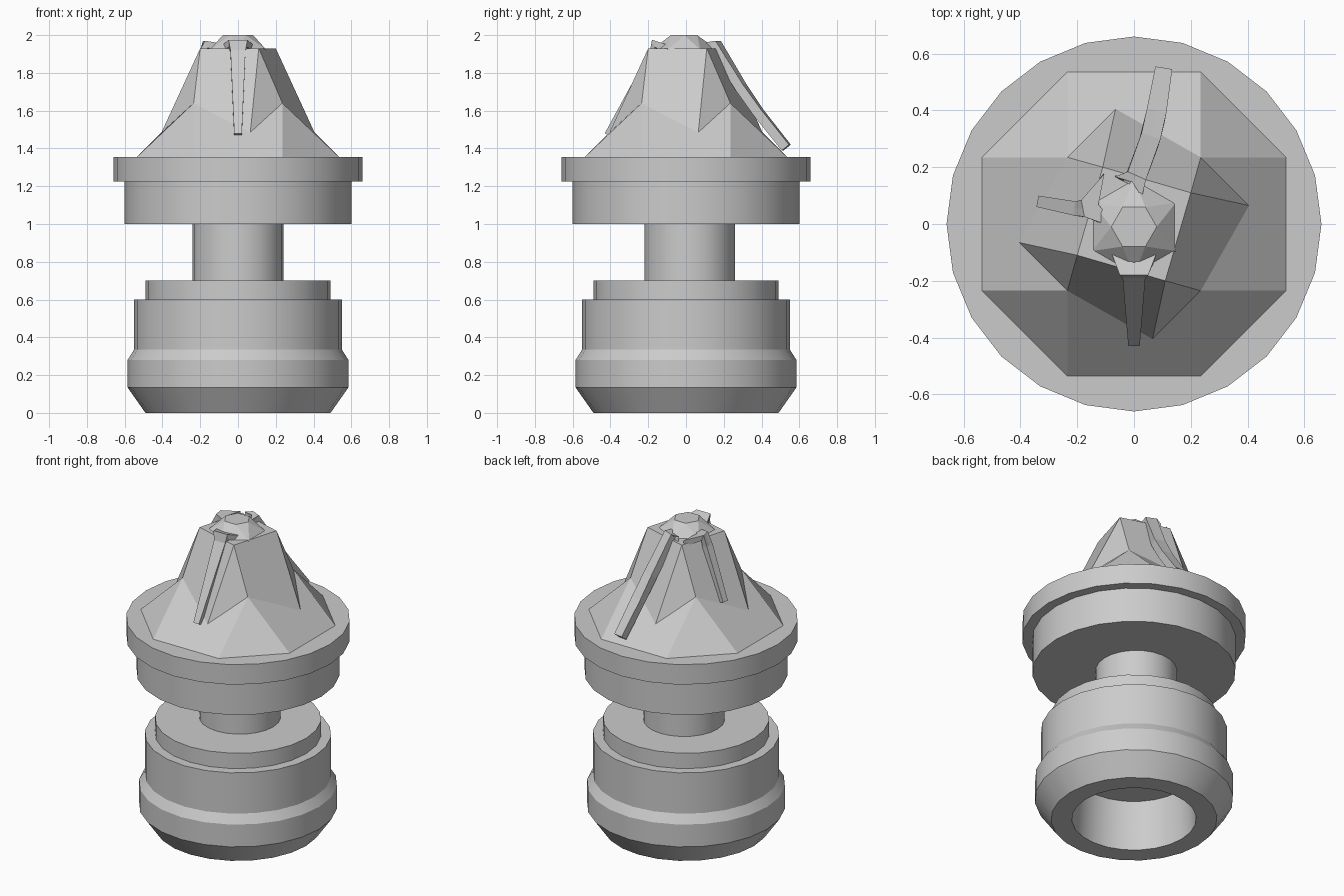
import bpy, bmesh, math
from mathutils import Vector, Matrix

cube = bpy.data.objects.get("Cube")
if cube:
    bpy.data.objects.remove(cube, do_unlink=True)

grey = bpy.data.materials.new("plain_grey")
grey.use_nodes = True
grey.diffuse_color = (0.6, 0.6, 0.6, 1)
grey.node_tree.nodes["Principled BSDF"].inputs["Base Color"].default_value = (0.6, 0.6, 0.6, 1)


def make(name, bm, smooth=False):
    bmesh.ops.remove_doubles(bm, verts=bm.verts, dist=1e-5)
    bmesh.ops.recalc_face_normals(bm, faces=bm.faces)
    mesh = bpy.data.meshes.new(name)
    bm.to_mesh(mesh)
    bm.free()
    mesh.materials.append(grey)
    ob = bpy.data.objects.new(name, mesh)
    bpy.context.collection.objects.link(ob)
    if smooth:
        bpy.ops.object.select_all(action="DESELECT")
        ob.select_set(True)
        bpy.context.view_layer.objects.active = ob
        bpy.ops.object.shade_smooth_by_angle(angle=math.radians(30))
    return ob


def lathe(name, profile, y=0.0, sides=24):
    """Turn a (radius, z) profile about a vertical axis."""
    bm = bmesh.new()
    vs = [bm.verts.new((r, 0, z)) for r, z in profile]
    edges = [bm.edges.new(pair) for pair in zip(vs, vs[1:])]
    bmesh.ops.spin(bm, geom=vs + edges, cent=(0, 0, 0), axis=(0, 0, 1),
                   angle=math.tau, steps=sides, use_merge=True)
    bmesh.ops.remove_doubles(bm, verts=bm.verts, dist=1e-5)
    bmesh.ops.translate(bm, verts=bm.verts, vec=(0, y, 0))
    return make(name, bm, True)


# Turned body: hollow base, stem and overhanging collar
lathe("base", [(0, .32), (.35, .32), (.367, 0), (.49, 0), (.585, .135), (.585, .28),
               (.55, .335), (.55, .6), (.49, .6), (.49, .7), (0, .7)])
lathe("stem", [(.24, .7), (.24, 1.0)], y=.02)
lathe("collar", [(0, 1.0), (.6, 1.0), (.6, 1.225), (.66, 1.225), (.66, 1.355), (0, 1.355)])

# Faceted peak: one quarter repeated around the axis
bm = bmesh.new()


def quarter(k, co):
    return Matrix.Rotation(k * math.pi / 2, 3, "Z") @ Vector(co)


corner, point, top = (.235, .235, 1.64), (.405, .065, 1.485), (.2, .11, 1.93)
low_a, low_b, low_c = (.535, -.235, 1.355), (.535, .235, 1.355), (.235, .535, 1.355)
for k in range(4):
    a, b, c, q, p, t = [quarter(k, co) for co in (low_a, low_b, low_c, corner, point, top)]
    q_prev, t_prev = quarter(k - 1, corner), quarter(k - 1, top)
    for face in ((a, b, q, p, q_prev), (b, c, q), (t, p, q), (t_prev, q_prev, p, t)):
        bm.faces.new([bm.verts.new(v) for v in face])
bm.faces.new([bm.verts.new(quarter(k, top)) for k in range(4)])
make("peak", bm)

# Six-sided cap with its upper ring turned half a step
bm = bmesh.new()


def ring(radius, z, turn):
    return [bm.verts.new((radius * math.cos(math.radians(60 * i + turn)),
                          radius * math.sin(math.radians(60 * i + turn)) - .01, z))
            for i in range(6)]


lower, upper = ring(.17, 1.925, 30), ring(.08, 2.0, 0)
bm.faces.new(upper)
for i in range(6):
    j = (i + 1) % 6
    bm.faces.new((upper[i], lower[i], upper[j]))
    bm.faces.new((lower[i], lower[j], upper[j]))
make("cap", bm)


def rib(name, path, depth=.06):
    """Loft a strip along (x, y, z, half width) with a notched head."""
    bm = bmesh.new()
    pts = [Vector(p[:3]) for p in path]
    rows = []
    for i, p in enumerate(pts):
        along = pts[min(i + 1, len(pts) - 1)] - pts[max(i - 1, 0)]
        side = along.cross(Vector((0, 0, 1))).normalized() * path[i][3]
        inward = along.cross(side).normalized()
        inward *= depth if inward.z < 0 else -depth
        mid = p.lerp(pts[1], .45) if i == 0 else p
        section = [p - side, mid, p + side]
        section += [v + inward for v in reversed(section)]
        rows.append([bm.verts.new(v) for v in section])
    for r0, r1 in zip(rows, rows[1:]):
        for i in range(6):
            j = (i + 1) % 6
            bm.faces.new((r0[i], r0[j], r1[j], r1[i]))
    for r in (rows[0], rows[-1]):
        bm.faces.new((r[0], r[1], r[4], r[5]))
        bm.faces.new((r[1], r[2], r[3], r[4]))
    make(name, bm)


# Ribs running down from the cap
rib("front_rib", [(0, -.10, 1.95, .08), (0, -.18, 1.975, .05),
                  (0, -.19, 1.92, .04), (0, -.43, 1.48, .02)], .04)
rib("back_rib", [(-.02, .13, 1.96, .06), (.01, .17, 1.97, .035),
                 (.06, .31, 1.74, .035), (.08, .40, 1.61, .035), (.105, .55, 1.42, .03)], .05)
rib("right_rib", [(-.08, .08, 1.95, .10), (-.18, .055, 1.97, .03),
                  (-.21, .055, 1.90, .025), (-.34, .08, 1.58, .02)], .04)
